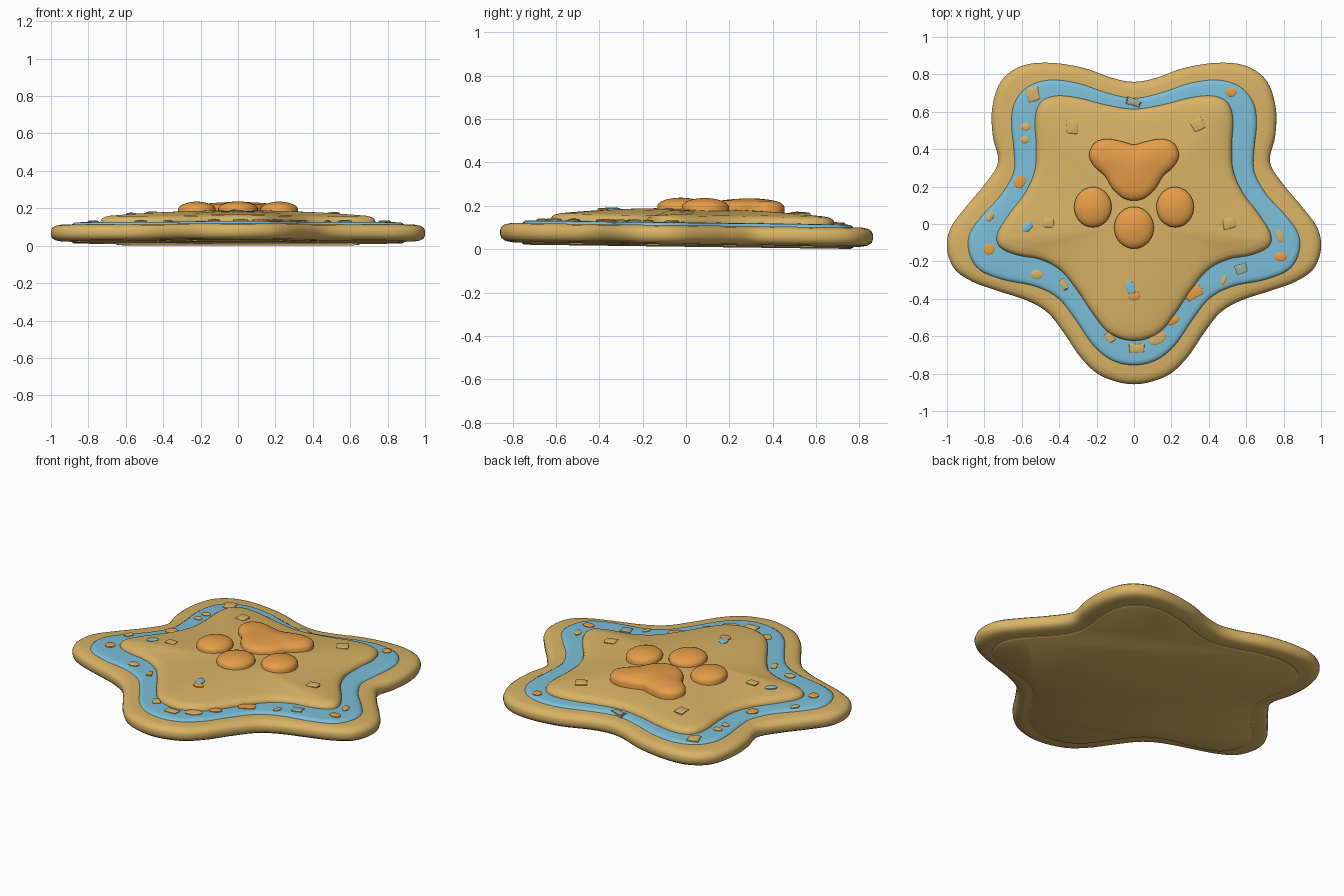
import bpy, bmesh, math, random
from mathutils import Vector
from mathutils.bvhtree import BVHTree

if "Cube" in bpy.data.objects:
    bpy.data.objects.remove(bpy.data.objects["Cube"])

random.seed(4)
TILT = -0.013  # whole biscuit leans slightly towards the back


def mat(name, rgb):
    m = bpy.data.materials.new(name)
    m.diffuse_color = (*rgb, 1)
    m.use_nodes = True
    m.node_tree.nodes["Principled BSDF"].inputs["Base Color"].default_value = m.diffuse_color
    return m


TAN = mat("biscuit tan", (0.69, 0.45, 0.13))
BLUE = mat("icing blue", (0.20, 0.52, 0.69))
ORANGE = mat("paw orange", (0.79, 0.34, 0.064))
GREY = mat("crumb grey green", (0.34, 0.42, 0.33))


def smooth_loop(half, mirror=True, n=5):
    """Closed Catmull-Rom curve; a half outline is mirrored across x."""
    pts = [Vector(p) for p in half]
    if mirror:
        pts += [Vector((-p.x, p.y)) for p in reversed(pts[1:-1])]
    out = []
    for i in range(len(pts)):
        a, b, c, d = (pts[(i + k) % len(pts)] for k in (-1, 0, 1, 2))
        for k in range(n):
            t = k / n
            out.append(0.5 * (2 * b + (c - a) * t + (2 * a - 5 * b + 4 * c - d) * t * t
                              + (3 * b - a - 3 * c + d) * t ** 3))
    return out


def offset(loop, dist):
    out = []
    for i, p in enumerate(loop):
        t = (loop[(i + 1) % len(loop)] - loop[i - 1]).normalized()
        out.append(p + Vector((t.y, -t.x)) * dist)  # inwards on a clockwise loop
    return out


def slab(name, loop, profile, dome, material, centre=(0, 0), angle=50):
    """Stack offset rings (inset, z), then close with a domed top and flat base."""
    bm = bmesh.new()
    c = Vector(centre)

    def ring(pts, z):
        return [bm.verts.new((p.x, p.y, z + TILT * p.y)) for p in pts]

    rings = [ring(offset(loop, i), z) for i, z in profile]
    inner, ztop = offset(loop, profile[-1][0]), profile[-1][1]
    for s in (0.9, 0.78, 0.62, 0.42, 0.2):
        rings.append(ring([c + (p - c) * s for p in inner], ztop + dome * (1 - s * s)))
    n = len(loop)
    for a, b in zip(rings, rings[1:]):
        for i in range(n):
            j = (i + 1) % n
            bm.faces.new((a[i], a[j], b[j], b[i]))
    tip = bm.verts.new((c.x, c.y, ztop + dome + TILT * c.y))
    for i in range(n):
        bm.faces.new((rings[-1][i], rings[-1][(i + 1) % n], tip))
    bm.faces.new(rings[0])
    bmesh.ops.recalc_face_normals(bm, faces=bm.faces)
    tree = BVHTree.FromBMesh(bm)
    me = bpy.data.meshes.new(name)
    bm.to_mesh(me)
    bm.free()
    me.materials.append(material)
    ob = bpy.data.objects.new(name, me)
    bpy.context.collection.objects.link(ob)
    bpy.ops.object.select_all(action='DESELECT')
    ob.select_set(True)
    bpy.context.view_layer.objects.active = ob
    bpy.ops.object.shade_smooth_by_angle(angle=math.radians(angle))
    return tree


# Star outlines, right halves from back notch to front tip
OUTER = [(0, .76), (.12, .782), (.27, .835), (.45, .862), (.6, .845), (.71, .765),
         (.758, .62), (.755, .47), (.727, .33), (.8, .21), (.9, .09), (.98, -.02), (1, -.13),
         (.96, -.24), (.86, -.31), (.72, -.36), (.57, -.41), (.46, -.475), (.37, -.59),
         (.28, -.72), (.17, -.815), (0, -.857)]
ICING = [(0, .675), (.15, .705), (.3, .755), (.45, .772), (.57, .735), (.64, .65),
         (.658, .54), (.645, .4), (.645, .28), (.71, .16), (.81, .05), (.88, -.05), (.885, -.15),
         (.83, -.245), (.7, -.3), (.53, -.335), (.405, -.4), (.31, -.52), (.22, -.65),
         (.12, -.73), (0, -.757)]
UPPER = [(0, .615), (.15, .637), (.3, .675), (.42, .685), (.5, .65), (.53, .56),
         (.523, .42), (.53, .29), (.58, .17), (.67, .05), (.73, -.05), (.72, -.12), (.63, -.165),
         (.5, -.19), (.39, -.25), (.3, -.36), (.22, -.48), (.13, -.585), (0, -.625)]
outer, icing, upper = (smooth_loop(o) for o in (OUTER, ICING, UPPER))

# Biscuit layers, bottom to top
slab("bottom_plate", icing, [(.012, .011), (0, .018), (0, .05)], 0, TAN)
slab("base_biscuit", outer, [(.06, .021), (.025, .027), (.006, .04), (0, .058), (0, .078),
                             (.006, .092), (.022, .104), (.05, .11)], 0, TAN)
t_icing = slab("icing_layer", icing, [(0, .1), (.003, .113), (.015, .121), (.03, .123)], .004, BLUE)
t_upper = slab("upper_biscuit", upper, [(0, .11), (0, .13), (.007, .143), (.022, .153), (.05, .159)],
               .03, TAN)

# Paw print: one three-lobed pad and three toes
DOME = [(0, .17), (0, .2), (.006, .21), (.018, .219), (.035, .226)]
PAD = [(0, .425), (.07, .443), (.15, .455), (.215, .43), (.24, .365), (.21, .305),
       (.155, .255), (.115, .19), (.06, .14), (0, .125)]
slab("paw_pad", smooth_loop(PAD), DOME, .012, ORANGE, (0, .31))
for name, x, y, rx, ry in (("toe_left", -.22, .09, .1, .108), ("toe_right", .22, .09, .1, .108),
                           ("toe_front", 0, -.02, .106, .112)):
    loop = [Vector((x + rx * math.sin(a), y + ry * math.cos(a)))
            for a in (i * math.tau / 40 for i in range(40))]
    slab(name, loop, DOME, .011, ORANGE, (x, y))


# Crumbs: small rounded or jagged chips resting on the surface below
def crumb(name, x, y, rx, ry, turn, material, jagged):
    n = 8 if jagged else 16
    loop = []
    for i in range(n):
        a = -i * math.tau / n
        r = (random.uniform(.85, 1.1) if i % 2 else random.uniform(.6, .8)) if jagged else 1
        u, v = r * rx * math.cos(a), r * ry * math.sin(a)
        loop.append(Vector((x + u * math.cos(turn) - v * math.sin(turn),
                            y + u * math.sin(turn) + v * math.cos(turn))))
    hits = [t.ray_cast(Vector((x, y, 1)), Vector((0, 0, -1)))[0] for t in (t_icing, t_upper)]
    z = max(h.z for h in hits if h) - TILT * y
    slab(name, loop, [(0, z - .012), (0, z + .004), (.006, z + .008)], .002, material, (x, y), 35)


ROUND = [(-.58, .52, .028, .022, 0, TAN), (-.585, .45, .024, .02, 0, TAN),
         (-.61, .225, .036, .03, 1, ORANGE), (-.77, .04, .03, .018, 1, TAN),
         (-.775, -.135, .03, .03, 0, ORANGE), (-.57, -.015, .035, .022, .8, BLUE),
         (-.52, -.27, .033, .025, 0, TAN), (.52, .705, .028, .026, 0, ORANGE),
         (.78, -.065, .035, .018, 1.9, TAN), (.785, -.175, .034, .024, 0, ORANGE),
         (.48, -.3, .028, .014, 1.2, TAN), (.205, -.515, .04, .024, .4, ORANGE),
         (.125, -.61, .05, .033, .5, TAN), (-.02, -.34, .04, .025, 1.9, BLUE),
         (0, -.385, .034, .024, 0, ORANGE)]
JAGGED = [(-.54, .69, .05, .05, .3, TAN), (-.33, .515, .05, .045, 1.5, TAN),
          (.34, .53, .046, .042, .5, TAN), (.51, .005, .048, .042, .2, TAN),
          (-.46, .005, .04, .033, 0, TAN), (-.375, -.325, .045, .022, 2, TAN),
          (-.13, -.605, .042, .03, 2.2, TAN), (.015, -.665, .058, .033, 0, TAN),
          (.32, -.37, .066, .045, .5, ORANGE), (0, .65, .054, .027, -.3, GREY),
          (.575, -.24, .044, .034, .3, GREY)]
for k, c in enumerate(ROUND):
    crumb(f"round_crumb_{k + 1}", *c, False)
for k, c in enumerate(JAGGED):
    crumb(f"jagged_crumb_{k + 1}", *c, True)
